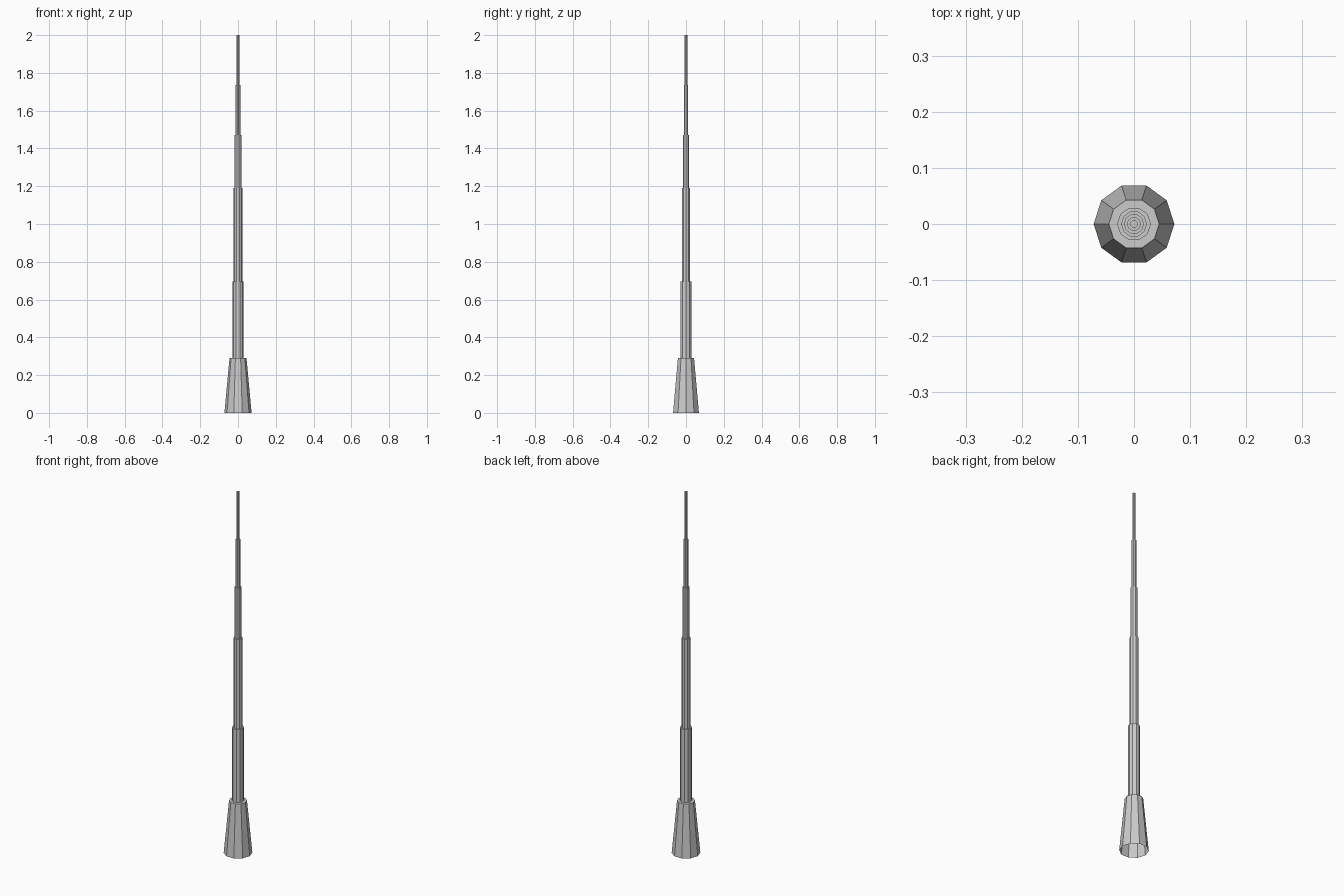
import bpy, bmesh
from math import cos, sin, pi

if "Cube" in bpy.data.objects:
    bpy.data.objects.remove(bpy.data.objects["Cube"])

SIDES = 10


def lathe(name, profile, cap=False):
    """Ten-sided flat-faced shell from (radius, height) points, open below."""
    bm = bmesh.new()
    rings = [[bm.verts.new((r * cos(2 * pi * i / SIDES), r * sin(2 * pi * i / SIDES), z))
              for i in range(SIDES)] for r, z in profile]
    for low, high in zip(rings, rings[1:]):
        for i in range(SIDES):
            j = (i + 1) % SIDES
            bm.faces.new((low[i], low[j], high[j], high[i]))
    if cap:
        bm.faces.new(rings[-1])
    mesh = bpy.data.meshes.new(name)
    bm.to_mesh(mesh)
    bm.free()
    obj = bpy.data.objects.new(name, mesh)
    bpy.context.collection.objects.link(obj)
    return obj


# Telescoping mast sections: radius, bottom height, top height
sections = [(0.030, 0.29, 0.695), (0.023, 0.695, 1.19), (0.018, 1.19, 1.47),
            (0.0125, 1.47, 1.735), (0.007, 1.735, 2.0)]

# Tapered hollow base with a shoulder in to the mast
lathe("base", [(0.072, 0), (0.045, 0.29), (sections[0][0], 0.29)])

# Each section ends in a flat shoulder to the next; the tip is capped
for n, (r, z0, z1) in enumerate(sections):
    if n + 1 < len(sections):
        lathe(f"mast_section_{n + 1}", [(r, z0), (r, z1), (sections[n + 1][0], z1)])
    else:
        lathe("mast_tip", [(r, z0), (r, z1)], cap=True)
